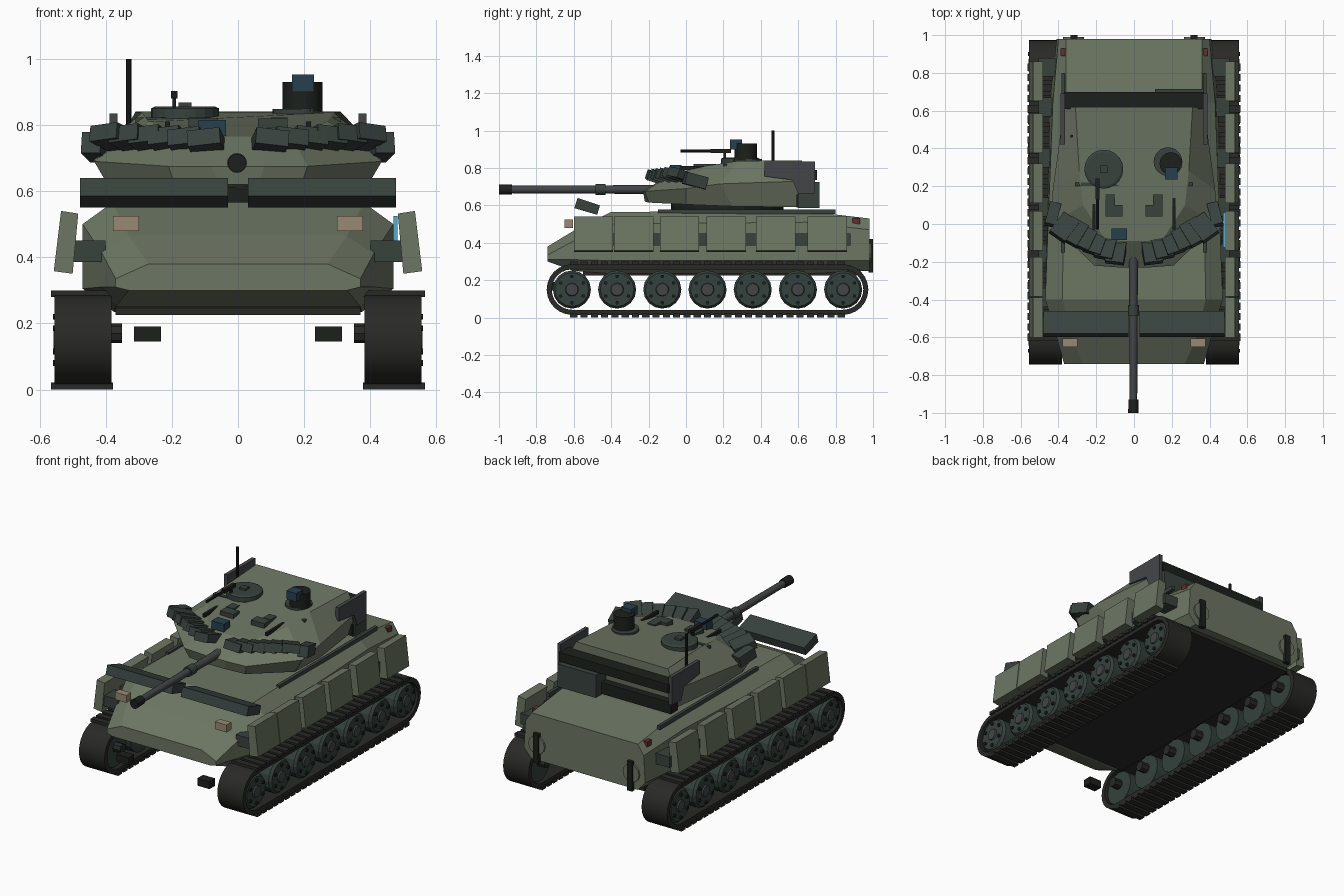
import bpy, bmesh, math
from mathutils import Matrix, Vector

if "Cube" in bpy.data.objects:
    bpy.data.objects.remove(bpy.data.objects["Cube"])

COL = dict(green=(.15, .18, .125), dark=(.04, .055, .048), black=(.012, .014, .012),
           wheel=(.035, .052, .047), track=(.022, .023, .02), grey=(.055, .06, .062),
           blue=(.02, .05, .075), sky=(.1, .4, .65), tan=(.32, .25, .17), red=(.12, .03, .025))
MAT = {}
for n, c in COL.items():
    MAT[n] = bpy.data.materials.new(n)
    MAT[n].diffuse_color = (*c, 1)


def loft(rings):
    """Skin a list of equal closed rings and cap both ends."""
    n = len(rings[0])
    v = [Vector(p) for r in rings for p in r]
    f = [(i * n + j, i * n + (j + 1) % n, (i + 1) * n + (j + 1) % n, (i + 1) * n + j)
         for i in range(len(rings) - 1) for j in range(n)]
    return v, f + [tuple(range(n)), tuple(range(len(v) - n, len(v)))]


def box(x0, x1, y0, y1, z0, z1, rot=None):
    v, f = loft([[(x0, y0, z), (x1, y0, z), (x1, y1, z), (x0, y1, z)] for z in (z0, z1)])
    if rot:
        c = Vector(((x0 + x1) / 2, (y0 + y1) / 2, (z0 + z1) / 2))
        v = [rot @ (p - c) + c for p in v]
    return v, f


def cyl(axis, c, stations, n=16):
    """Turned part: stations are (offset along axis, radius)."""
    rings = []
    for d, r in stations:
        ring = []
        for k in range(n):
            a = 2 * math.pi * k / n
            u, w = r * math.cos(a), r * math.sin(a)
            o = {'x': (d, u, w), 'y': (u, d, w), 'z': (u, w, d)}[axis]
            ring.append(Vector(c) + Vector(o))
        rings.append(ring)
    return loft(rings)


def add(name, parts, mat, mirror=False, smooth=False):
    if isinstance(parts, tuple):
        parts = [parts]
    bm = bmesh.new()
    for v, f in parts:
        vs = [bm.verts.new(p) for p in v]
        for q in f:
            bm.faces.new([vs[i] for i in q])
    bmesh.ops.recalc_face_normals(bm, faces=bm.faces)
    me = bpy.data.meshes.new(name)
    bm.to_mesh(me)
    bm.free()
    me.materials.append(MAT[mat])
    ob = bpy.data.objects.new(name, me)
    bpy.context.collection.objects.link(ob)
    if mirror:
        ob.modifiers.new("mirror", 'MIRROR').use_mirror_merge = False
    if smooth:
        bpy.context.view_layer.objects.active = ob
        ob.select_set(True)
        bpy.ops.object.shade_smooth_by_angle(angle=math.radians(35))
        ob.select_set(False)
    return ob


def both(half):
    """Complete a half ring with its mirror image."""
    return half + [(-x, y, z) for x, y, z in reversed(half)]


# hull: cross-sections from nose to tail, (y, then x/z of four corners)
sections = [(-.74, (.33, .30), (.37, .31), (.37, .335), (.27, .38)),
            (-.60, (.37, .25), (.41, .31), (.41, .41), (.33, .465)),
            (-.40, (.375, .235), (.47, .305), (.47, .50), (.38, .565)),
            (.64, (.375, .235), (.445, .305), (.43, .51), (.36, .57)),
            (.98, (.36, .25), (.41, .305), (.40, .47), (.36, .53))]
add("hull", loft([both([(x, s[0], z) for x, z in s[1:]]) for s in sections]), 'green')
add("hull_belly", box(-.37, .37, -.55, .93, .225, .26), 'track')
add("deck_rail", box(.365, .385, -.15, .80, .555, .578), 'dark', True)

# running gear
cy = [-.61 + 1.45 * i / 6 for i in range(7)]
ZC = .15


def stadium(r, x):
    pts = []
    for yc, a0 in ((.84, -90), (-.61, 90)):
        for k in range(13):
            a = math.radians(a0 + 15 * k)
            pts.append((x, yc + r * math.cos(a), ZC + r * math.sin(a)))
    return pts


v, f = loft([stadium(.135, .382), stadium(.135, .555), stadium(.108, .555), stadium(.108, .382)])
n = 26
f = f[:-2] + [(3 * n + j, 3 * n + (j + 1) % n, (j + 1) % n, j) for j in range(n)]
add("track_band", (v, f), 'track', True, True)
pads = []
for k in range(27):
    y = -.60 + 1.43 * k / 26
    pads += [box(.378, .565, y - .019, y + .019, 0, .022),
             box(.378, .565, y - .019, y + .019, .28, .30)]
add("track_pads", pads, 'track', True)
add("road_wheels", [cyl('x', (0, y, ZC), [(.40, .102), (.535, .102), (.55, .09)]) for y in cy],
    'wheel', True)
add("wheel_hubs", [cyl('x', (0, y, ZC), [(.54, .04), (.558, .032)], 12) for y in cy], 'grey', True)
bolts = []
for y in cy:
    for k in range(6):
        a = math.radians(60 * k + 30)
        bolts.append(cyl('x', (0, y + .07 * math.cos(a), ZC + .07 * math.sin(a)),
                         [(.54, .01), (.56, .01)], 6))
add("wheel_bolts", bolts, 'black', True)
add("axles", [cyl('x', (0, y, ZC + .02), [(.35, .03), (.41, .03)], 8) for y in cy], 'track', True)

# side skirts, leaning outward at the bottom
for i, y in enumerate((-.60, -.385, -.14, .11, .375, .65)):
    quad = [(.483, .532), (.535, .54), (.557, .358), (.50, .35)]
    add(f"skirt_panel_{i+1}", loft([[(x, yy, z) for x, z in quad] for yy in (y, y + .21)]),
        'green', True)
add("skirt_brackets", [box(.40, .505, y - .05, y + .05, .385, .45)
                       for y in (-.54, -.39, -.155, .09, .35, .62, .83)], 'dark', True)
add("side_marker", box(.47, .482, -.125, .06, .44, .525), 'sky')

# front armour bars, lights, hooks
bar = [(-.58, .64), (-.46, .60), (-.475, .55), (-.597, .585)]
add("front_armour_bar", loft([[(x, y, z) for y, z in bar] for x in (.03, .478)]), 'dark', True)
add("headlight", box(.30, .378, -.65, -.605, .48, .525), 'tan', True)
add("tail_light", box(.325, .39, .89, .93, .50, .532), 'red', True)
add("front_tow_block", box(.233, .315, -.725, -.67, .145, .19), 'black', True)
add("rear_strap", box(.30, .335, .975, 1.0, .24, .42), 'black', True)
add("rear_disc", cyl('y', (.32, 0, .345), [(.97, .055), (.99, .055)], 12), 'green', True)

# turret shell: bottom, belt and roof rings
add("turret_ring", cyl('z', (0, .22, 0), [(.55, .30), (.62, .30)], 20), 'black')
low = [(.06, -.22, .62), (.19, -.20, .615), (.385, .0, .605), (.38, .25, .595), (.33, .61, .59)]
belt = [(.08, -.23, .675), (.21, -.22, .675), (.435, .0, .69), (.43, .18, .715), (.37, .62, .73)]
roof = [(.07, -.09, .765), (.16, -.07, .77), (.27, .10, .81), (.29, .28, .838), (.31, .62, .84)]
add("turret", loft([both(low), both(belt), both(roof)]), 'green')

# overlapping cheek armour tiles
tiles = []
for k in range(6):
    t = k / 5
    rot = Matrix.Rotation(.15 + .5 * t, 3, 'Z') @ Matrix.Rotation(-.3, 3, 'X') @ Matrix.Rotation(.12, 3, 'Y')
    x, y, z = .095 + .275 * t, -.145 + .125 * t, .745 + .015 * t
    tiles.append(box(x - .05, x + .05, y - .065, y + .065, z - .025, z + .025, rot))
tiles.append(box(.40, .46, -.01, .11, .70, .765,
                 Matrix.Rotation(.25, 3, 'Z') @ Matrix.Rotation(-.25, 3, 'X')))
add("cheek_armour_tiles", tiles, 'dark', True)

# bustle at the turret rear
side = [(.42, .835), (.69, .835), (.69, .665), (.60, .66), (.57, .735), (.42, .755)]
add("bustle_side_plate", loft([[(x, y, z) for y, z in side] for x in (.365, .388)]), 'grey', True)
add("bustle_upper_bar", box(-.37, .37, .61, .70, .735, .79), 'black')
add("bustle_lower_panel", box(-.36, .36, .59, .66, .59, .66), 'black')
add("bustle_box", box(.11, .37, .60, .715, .585, .725), 'dark')

# main gun
add("gun_barrel", cyl('y', (-.003, 0, .685), [(-.95, .02), (-.45, .022), (-.1, .026)]), 'grey', False, True)
add("gun_sleeve", cyl('y', (-.003, 0, .685), [(-.485, .03), (-.43, .03)]), 'dark', False, True)
add("gun_muzzle", cyl('y', (-.003, 0, .685), [(-1, .028), (-.93, .026)]), 'black', False, True)

# roof fittings
add("loader_hatch", cyl('z', (-.16, .29, 0), [(.82, .103), (.85, .103), (.856, .09)], 20), 'dark')
add("hatch_handle", box(-.18, -.14, .27, .31, .85, .868), 'dark')
add("machine_gun", [cyl('y', (-.193, 0, .89), [(-.03, .008), (.16, .008)], 8),
                    box(-.203, -.183, .13, .24, .88, .902),
                    box(-.198, -.188, .20, .215, .84, .885)], 'black')
add("hatch_crossbar", box(-.31, -.08, .20, .22, .80, .822), 'dark')
add("sight_crossbar", box(.13, .31, .20, .22, .80, .822), 'dark')
add("roof_blocks", [box(.06, .15, .04, .10, .775, .82), box(.10, .15, .10, .16, .79, .822)],
    'dark', True)
add("roof_rods", box(.205, .22, -.03, .22, .79, .81), 'black', True)
add("cupola_base", cyl('z', (.18, .33, 0), [(.82, .076), (.848, .076)], 20), 'dark')
add("sight_drum", cyl('z', (.195, .32, 0), [(.84, .06), (.93, .06)], 16), 'black', False, True)
add("sight_head", box(.163, .23, .235, .30, .90, .952), 'blue')
add("front_sight", box(-.12, -.036, -.085, -.025, .765, .815), 'blue')
add("antenna", cyl('z', (-.33, .465, 0), [(.76, .008), (1.0, .008)], 8), 'black')

for m in bpy.data.materials:
    if m.users and not m.is_grease_pencil:
        m.use_nodes = True
        m.node_tree.nodes["Principled BSDF"].inputs["Base Color"].default_value = m.diffuse_color
